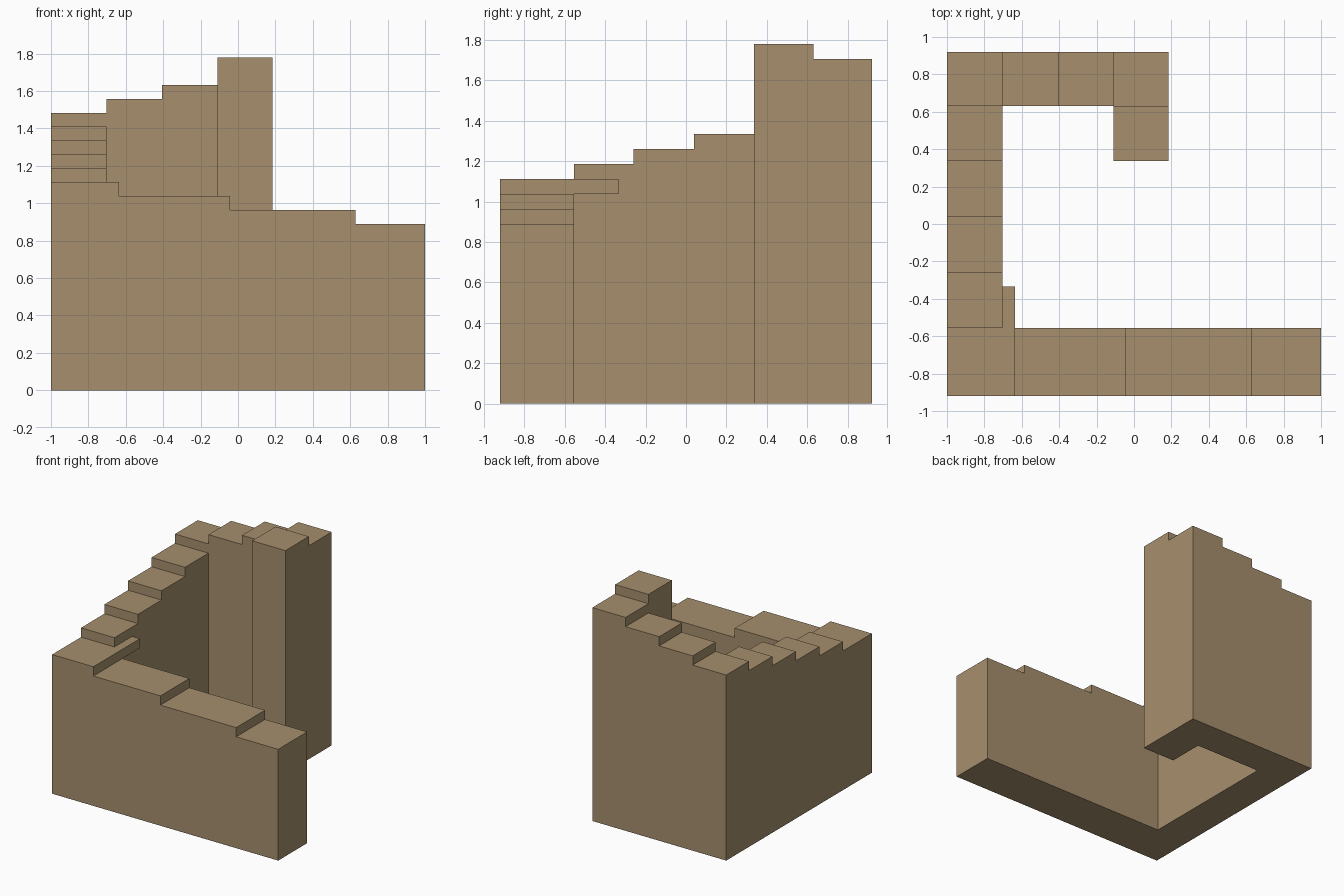
import bpy, bmesh, math
from mathutils import Vector

if "Cube" in bpy.data.objects:
    bpy.data.objects.remove(bpy.data.objects["Cube"], do_unlink=True)

# Single sandy stone colour
stone = bpy.data.materials.new("sandstone_tan")
stone.use_nodes = True
COLOUR = (0.381, 0.275, 0.153, 1.0)
stone.diffuse_color = COLOUR
stone.node_tree.nodes["Principled BSDF"].inputs["Base Color"].default_value = COLOUR

RISE = 0.0742
BASE = 0.89          # top of the lowest step


def level(n):
    """Height of step n, counted from the lowest one."""
    return BASE + RISE * n


def stepped_wall(name, axis, stops, levels, low, high, bottom=0.0):
    """Extrude a stair profile that runs along axis x or y between low and high."""
    profile = [(stops[0], bottom)]
    for i, n in enumerate(levels):
        profile += [(stops[i], level(n)), (stops[i + 1], level(n))]
    profile.append((stops[-1], bottom))
    bm = bmesh.new()
    place = (lambda s, t, z: (s, t, z)) if axis == "x" else (lambda s, t, z: (t, s, z))
    face = bm.faces.new([bm.verts.new(place(s, low, z)) for s, z in profile])
    result = bmesh.ops.extrude_face_region(bm, geom=[face])
    shift = Vector(place(0, high - low, 0))
    verts = [g for g in result["geom"] if isinstance(g, bmesh.types.BMVert)]
    bmesh.ops.translate(bm, verts=verts, vec=shift)
    bmesh.ops.recalc_face_normals(bm, faces=bm.faces)
    mesh = bpy.data.meshes.new(name)
    bm.to_mesh(mesh)
    bm.free()
    mesh.materials.append(stone)
    obj = bpy.data.objects.new(name, mesh)
    bpy.context.collection.objects.link(obj)
    return obj


X0, X1 = -1.0, -0.704       # side flight
Y0, Y1 = -0.92, -0.555      # front flight
B0, B1 = 0.632, 0.92        # back flight
LANDING = -0.635

# Front flight with the corner landing
staircase = stepped_wall("staircase", "x", [X0, LANDING, -0.042, 0.628, 1.0],
                         [3, 2, 1, 0], Y0, Y1)
parts = [
    # Side flight climbing to the back corner
    stepped_wall("side_flight", "y", [Y1, -0.259, 0.039, 0.336, B0, B1],
                 [4, 5, 6, 7, 8], X0, X1),
    # Back flight
    stepped_wall("back_flight", "x", [X1, -0.407, -0.11, 0.184],
                 [9, 10, 11], B0, B1),
    # Top step turning the last corner
    stepped_wall("top_step", "y", [0.336, B0], [12], -0.11, 0.184),
    # Landing slab overhanging the inner corner
    stepped_wall("landing_slab", "y", [-0.7, -0.333], [3], -0.85, LANDING,
                 bottom=level(2)),
]

# Weld the flights into one solid
for part in parts:
    part.hide_render = True
    weld = staircase.modifiers.new("weld_" + part.name, "BOOLEAN")
    weld.operation = "UNION"
    weld.solver = "EXACT"
    weld.object = part

depsgraph = bpy.context.evaluated_depsgraph_get()
solid = bpy.data.meshes.new_from_object(staircase.evaluated_get(depsgraph))
staircase.modifiers.clear()
staircase.data = solid
for part in parts:
    bpy.data.objects.remove(part, do_unlink=True)

# Merge coplanar faces so each wall is one clean plane
bm = bmesh.new()
bm.from_mesh(solid)
bmesh.ops.remove_doubles(bm, verts=bm.verts, dist=1e-4)
bmesh.ops.dissolve_limit(bm, angle_limit=math.radians(1), verts=bm.verts, edges=bm.edges)
bm.to_mesh(solid)
bm.free()
